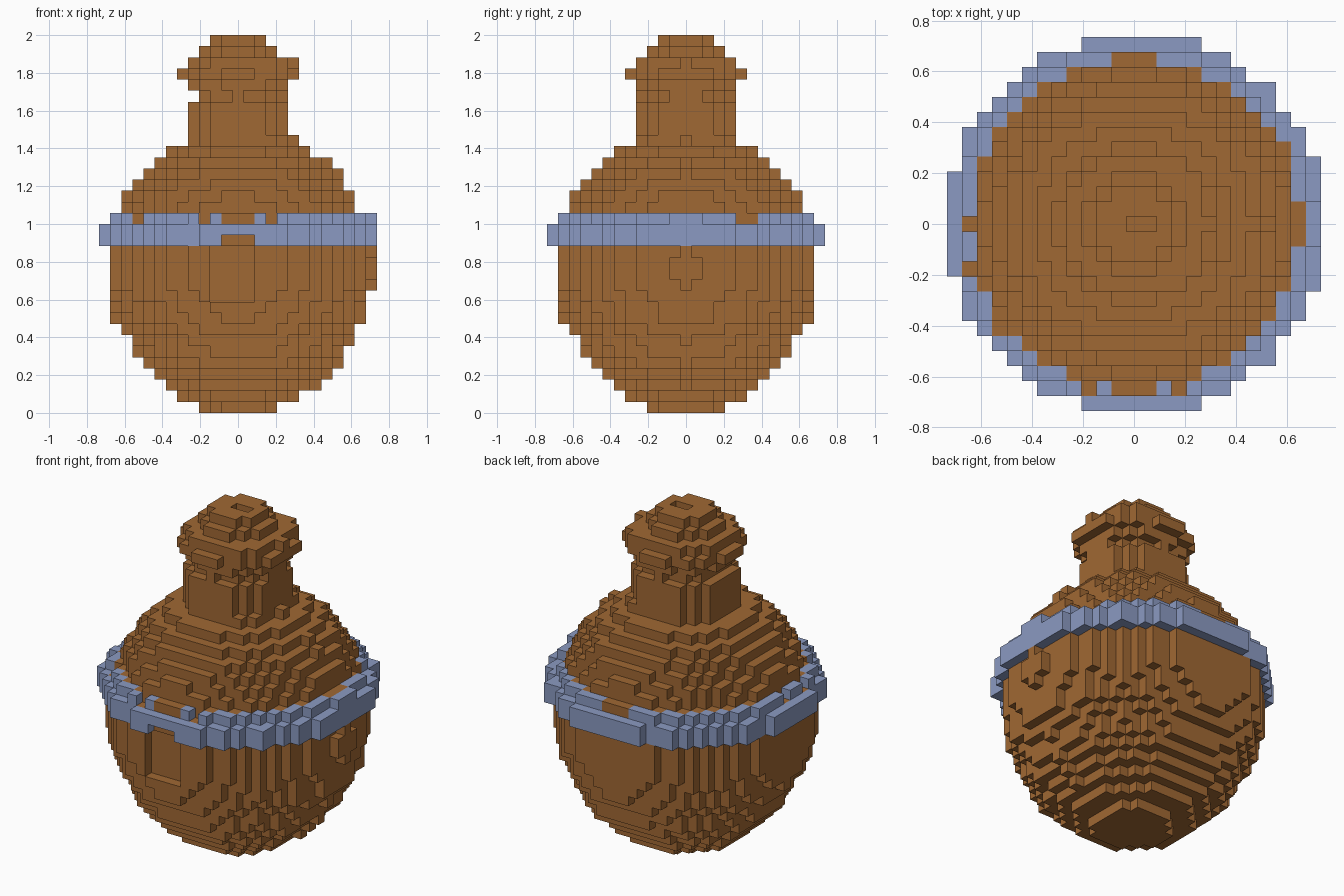
import bpy
import bmesh
import math
import random
from mathutils import Vector

random.seed(4)
cube = bpy.data.objects.get("Cube")
if cube:
    bpy.data.objects.remove(cube)

LAYERS = 34
V = 2 / LAYERS           # edge length of one block
CENTRE_X = 0.1           # slight lean of the round sections, in blocks


def material(name, colour):
    mat = bpy.data.materials.new(name)
    mat.use_nodes = True
    mat.diffuse_color = colour
    mat.node_tree.nodes["Principled BSDF"].inputs["Base Color"].default_value = colour
    return mat


def disc(layer, outer, inner=-1):
    """Blocks of one layer whose distance from the axis is in (inner, outer]."""
    span = range(-13, 14)
    return {(x, y, layer) for x in span for y in span
            if inner < math.hypot(x - CENTRE_X, y) <= outer}


def box(xs, ys, zs):
    return {(x, y, z) for x in xs for y in ys for z in zs}


def build(name, cells, solid, mat):
    """Mesh the block faces which are not covered by another block."""
    bm = bmesh.new()
    for cell in sorted(cells):
        c = Vector(cell)
        for axis in range(3):
            for sign in (-1, 1):
                n = Vector((0, 0, 0))
                n[axis] = sign
                if tuple(int(i) for i in c + n) in solid:
                    continue
                u = Vector((0, 0, 0))
                u[(axis + 1) % 3] = 1
                w = n.cross(u)
                mid = c + n / 2 + Vector((0, 0, 0.5))
                corners = (-u - w, u - w, u + w, w - u)
                bm.faces.new([bm.verts.new((mid + k / 2) * V) for k in corners])
    bmesh.ops.remove_doubles(bm, verts=bm.verts, dist=V / 100)
    mesh = bpy.data.meshes.new(name)
    bm.to_mesh(mesh)
    bm.free()
    mesh.materials.append(mat)
    obj = bpy.data.objects.new(name, mesh)
    bpy.context.collection.objects.link(obj)


# Radius of every layer, from the base to the stopper
bowl = [3.6, 5.5, 6.9, 7.9, 8.9, 9.5, 9.9, 10.5, 11.12, 11.3, 11.5,
        11.91, 11.95, 11.95, 11.91, 11.5, 11.5, 11.06]
shoulder = [10.6, 10.15, 9.5, 8.95, 7.95, 6.6, 4.95]
neck = [4.6, 4.6, 4.6, 4.05, 4.5]
stopper = [5.3, 4.95, 3.5, 2.6]

flask = set()
for layer, radius in enumerate(bowl + shoulder + neck + stopper):
    flask |= disc(layer, radius)

# Shallow front recess and the small hole in the stopper
flask -= box(range(-2, 2), [-11], range(10, 15))
flask -= box([0, 1], [0], [LAYERS - 1])

# Band of two full rings and a broken upper ring
band = disc(15, 12.67, 11.5) | disc(16, 12.67, 11.5)
band |= {c for c in sorted(disc(17, 11.95, 11.06)) if random.random() > 0.12}
band -= box(range(-1, 2), [-12], [15])

solid = flask | band
build("flask_body", flask, solid, material("brown", (0.352, 0.138, 0.033, 1)))
build("flask_band", band, solid, material("pale blue", (0.258, 0.323, 0.539, 1)))
